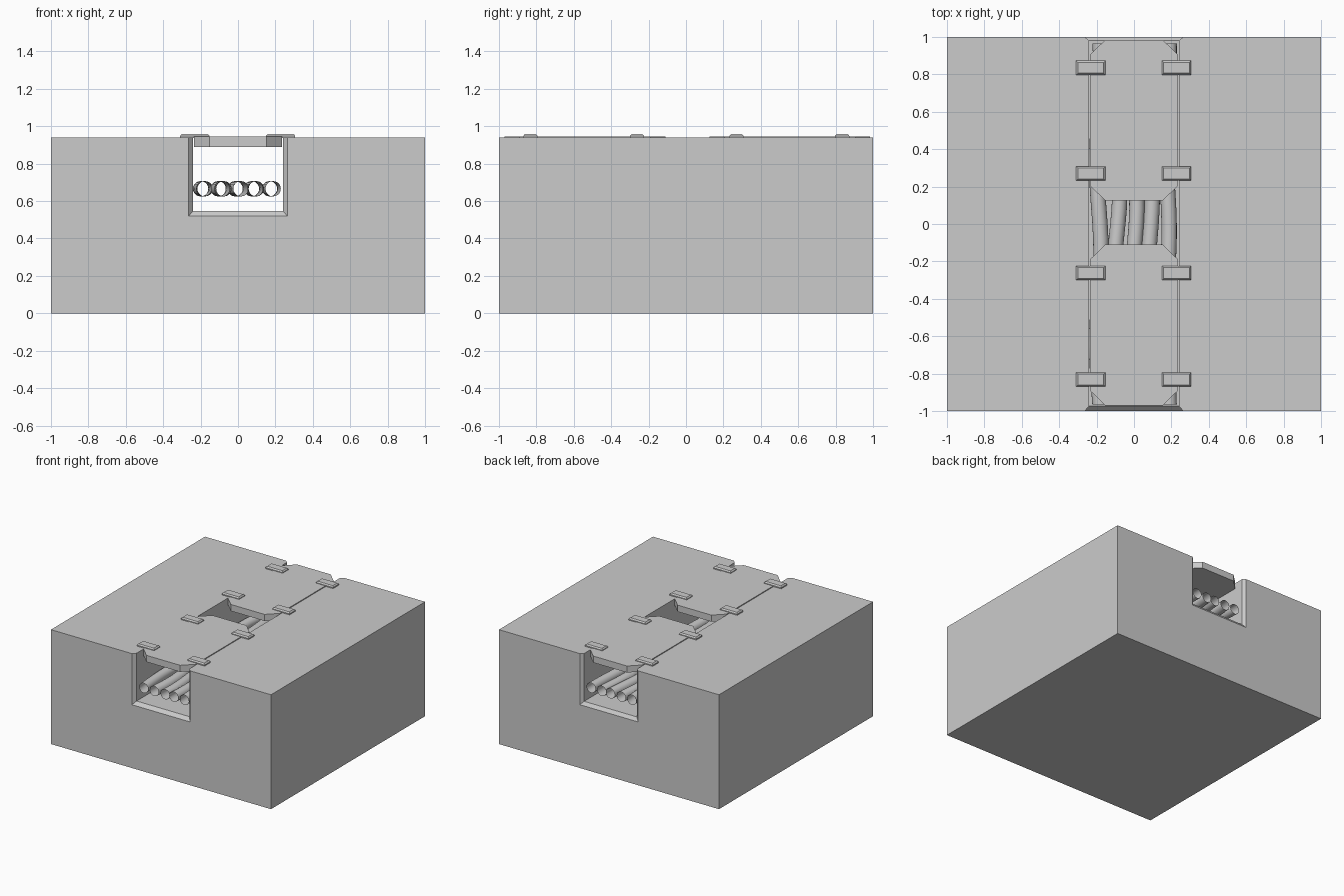
import bpy, bmesh, math

if "Cube" in bpy.data.objects:
    bpy.data.objects.remove(bpy.data.objects["Cube"])


def loft(name, rings, caps=True, smooth=False):
    """Skin a list of equal-length closed rings of 3D points."""
    bm = bmesh.new()
    rows = [[bm.verts.new(p) for p in ring] for ring in rings]
    n = len(rows[0])
    for a, b in zip(rows, rows[1:]):
        for i in range(n):
            j = (i + 1) % n
            bm.faces.new((a[i], a[j], b[j], b[i]))
    if caps:
        bm.faces.new(rows[0][::-1])
        bm.faces.new(rows[-1])
    bmesh.ops.recalc_face_normals(bm, faces=bm.faces)
    for f in bm.faces:
        f.smooth = smooth
    mesh = bpy.data.meshes.new(name)
    bm.to_mesh(mesh)
    bm.free()
    obj = bpy.data.objects.new(name, mesh)
    bpy.context.collection.objects.link(obj)
    return obj


TOP = 0.94

# Ground block with an open trench, flared at both ends
def trench_section(y, half, floor):
    return [(x, y, z) for x, z in (
        (-1, 0), (1, 0), (1, TOP), (half, TOP), (half, floor),
        (-half, floor), (-half, TOP), (-1, TOP))]

loft("ground_block", [
    trench_section(-1, 0.264, 0.52), trench_section(-0.974, 0.24, 0.547),
    trench_section(0.98, 0.24, 0.547), trench_section(1, 0.264, 0.52)])

# Two cover plates with clipped corners
def cover_ring(y0, y1, z, w=0.236, cx=0.083, cy=0.08):
    return [(x, y, z) for x, y in (
        (-w + cx, y0), (w - cx, y0), (w, y0 + cy), (w, y1 - cy),
        (w - cx, y1), (-w + cx, y1), (-w, y1 - cy), (-w, y0 + cy))]

for name, y0, y1 in (("front_cover", -0.97, -0.11), ("back_cover", 0.125, 0.985)):
    loft(name, [cover_ring(y0, y1, 0.89), cover_ring(y0, y1, 0.944)])

# Clips holding the covers down
def clip_ring(cx, cy, z, inset):
    hx, hy = 0.078 - inset, 0.038 - inset
    return [(cx + sx * hx, cy + sy * hy, z)
            for sx, sy in ((-1, -1), (1, -1), (1, 1), (-1, 1))]

for cy in (-0.832, -0.262, 0.27, 0.835):
    for side, cx in (("left", -0.231), ("right", 0.228)):
        loft(f"{side}_clip", [clip_ring(cx, cy, 0.938, 0),
                              clip_ring(cx, cy, 0.949, 0),
                              clip_ring(cx, cy, 0.959, 0.009)])

# Five open, gently wavy pipes running along the trench
RADIUS, STEPS, SIDES = 0.041, 24, 20
for k, (x0, amp, phase) in enumerate((
        (-0.188, 0.012, 2.6), (-0.091, 0.016, 0.3), (0.0, 0.016, 0.9),
        (0.085, 0.013, 0.5), (0.178, 0.010, 1.8))):
    rings = []
    for s in range(STEPS + 1):
        y = -0.965 + 1.93 * s / STEPS
        x = x0 + amp * math.sin(6.5 * y + phase)
        rings.append([(x + RADIUS * math.cos(2 * math.pi * i / SIDES), y,
                       0.666 + RADIUS * math.sin(2 * math.pi * i / SIDES))
                      for i in range(SIDES)])
    loft(f"pipe_{k + 1}", rings, caps=False, smooth=True)
